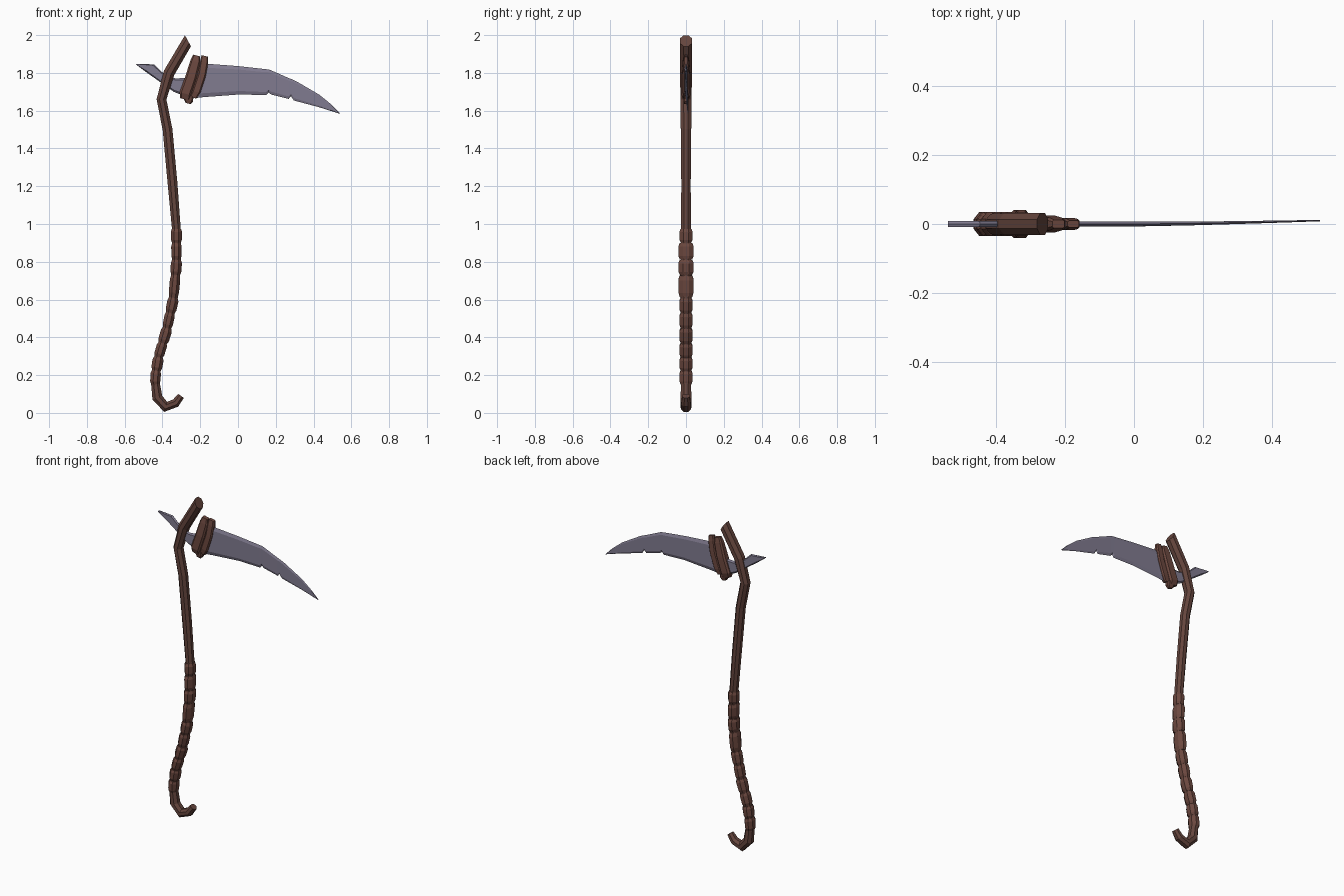
import bpy, bmesh
from math import cos, sin, pi
from mathutils import Vector

if "Cube" in bpy.data.objects:
    bpy.data.objects.remove(bpy.data.objects["Cube"])


def material(name, rgb):
    m = bpy.data.materials.new(name)
    m.diffuse_color = (*rgb, 1)
    m.use_nodes = True
    m.node_tree.nodes["Principled BSDF"].inputs["Base Color"].default_value = m.diffuse_color
    return m


wood = material("dark_wood", (0.13, 0.06, 0.047))
leather = material("leather", (0.15, 0.065, 0.05))
steel = material("steel", (0.22, 0.20, 0.28))


def loft(name, rings, mat):
    """Skin a list of equal-sized point rings and cap both ends."""
    bm = bmesh.new()
    vs = [[bm.verts.new(p) for p in ring] for ring in rings]
    n = len(vs[0])
    for a, b in zip(vs, vs[1:]):
        for i in range(n):
            bm.faces.new((a[i], a[(i + 1) % n], b[(i + 1) % n], b[i]))
    bm.faces.new(vs[0])
    bm.faces.new(vs[-1])
    bmesh.ops.recalc_face_normals(bm, faces=bm.faces)
    me = bpy.data.meshes.new(name)
    bm.to_mesh(me)
    bm.free()
    me.materials.append(mat)
    ob = bpy.data.objects.new(name, me)
    bpy.context.collection.objects.link(ob)
    return ob


def sweep(name, path, mat, sides=8, end_dir=None):
    """Sweep an ellipse along (x, z, in-plane radius, y radius) points."""
    pts = [Vector((p[0], 0, p[1])) for p in path]
    rings = []
    for i, (x, z, rn, ry) in enumerate(path):
        t = (pts[min(i + 1, len(pts) - 1)] - pts[max(i - 1, 0)]).normalized()
        if end_dir and i == len(path) - 1:
            t = Vector((end_dir[0], 0, end_dir[1])).normalized()
        nrm = Vector((t.z, 0, -t.x))
        angles = [2 * pi * (k + 0.5) / sides for k in range(sides)]
        rings.append([pts[i] + nrm * rn * cos(a) + Vector((0, ry * sin(a), 0))
                      for a in angles])
    return loft(name, rings, mat)


# Crooked shaft with a hooked foot and slanted top
shaft = [(-0.302, 0.09, .02, .022), (-0.33, 0.052, .025, .027), (-0.383, 0.032, .03, .03),
         (-0.427, 0.08, .03, .031), (-0.44, 0.18, .024, .028), (-0.42, 0.30, .024, .028),
         (-0.38, 0.43, .024, .028), (-0.343, 0.60, .025, .029), (-0.326, 0.78, .025, .03),
         (-0.326, 0.97, .025, .028), (-0.347, 1.22, .028, .027), (-0.373, 1.50, .028, .030),
         (-0.405, 1.66, .028, .032), (-0.365, 1.80, .032, .034), (-0.265, 1.97, .036, .035)]
sweep("shaft", shaft, wood, end_dir=(0.88, 0.48))


def shaft_x(z):
    for a, b in zip(shaft[3:], shaft[4:]):
        if a[1] <= z <= b[1]:
            return a[0] + (b[0] - a[0]) * (z - a[1]) / (b[1] - a[1])


# Grip wrappings: a stack of chamfered bands
levels = [0.15, 0.225, 0.295, 0.37, 0.45, 0.53, 0.61, 0.73, 0.81, 0.90, 0.975]
for i, (lo, hi) in enumerate(zip(levels, levels[1:])):
    ry = 0.043 if 0.6 < lo < 0.85 else 0.037
    rn = 0.031 if i % 2 else 0.029
    h = hi - lo
    band = []
    for f, s in ((0.02, .82), (0.22, 1), (0.78, 1.03), (0.98, .85)):
        z = lo + f * h
        band.append((shaft_x(z), z, rn * s, ry * s))
    sweep(f"grip_band_{i + 1}", band, leather)

# Blade: stations of top x, z and bottom x, z, including the rear spike and nicks
stations = [(-0.54, 1.848, -0.538, 1.843), (-0.445, 1.845, -0.485, 1.803),
            (-0.39, 1.793, -0.41, 1.75), (-0.33, 1.77, -0.34, 1.70),
            (-0.265, 1.775, -0.27, 1.672), (-0.22, 1.85, -0.215, 1.668),
            (-0.16, 1.848, -0.178, 1.672), (0.0, 1.836, 0.01, 1.686),
            (0.145, 1.82, 0.15, 1.682), (0.16, 1.818, 0.162, 1.697),
            (0.172, 1.815, 0.176, 1.685), (0.27, 1.772, 0.268, 1.662),
            (0.288, 1.765, 0.280, 1.677), (0.31, 1.755, 0.295, 1.654),
            (0.43, 1.685, 0.43, 1.618), (0.495, 1.632, 0.49, 1.599),
            (0.54, 1.586, 0.538, 1.584)]
rings = []
for tx, tz, bx, bz in stations:
    top, bot = Vector((tx, 0, tz)), Vector((bx, 0, bz))
    bend = Vector((0, 0.01 * max(0, tx / 0.54) ** 1.5, 0))
    half = Vector((0, 0.008 if tx < -0.2 else 0.007 - 0.005 * max(0, tx / 0.54), 0))
    u, l = top.lerp(bot, 0.12), top.lerp(bot, 0.88)
    rings.append([p + bend for p in (top, u + half, l + half, bot, l - half, u - half)])
loft("blade", rings, steel)


# Bindings lashed around the root of the blade
def binding(name, path):
    """Slanted strap with chamfered section; rows are x, z, half width, half depth."""
    rings = []
    for x, z, w, d in path:
        prof = [(-w, -.6 * d), (-.7 * w, -d), (.7 * w, -d), (w, -.6 * d),
                (w, .6 * d), (.7 * w, d), (-.7 * w, d), (-w, .6 * d)]
        rings.append([(x + a, b, z - 0.25 * a) for a, b in prof])
    loft(name, rings, leather)


binding("binding_inner", [(-0.219, 1.892, .018, .012), (-0.226, 1.86, .026, .018),
                          (-0.248, 1.78, .029, .024), (-0.279, 1.69, .030, .024),
                          (-0.281, 1.66, .026, .014)])
binding("binding_outer", [(-0.176, 1.89, .017, .010), (-0.179, 1.86, .021, .015),
                          (-0.191, 1.79, .021, .018), (-0.221, 1.70, .022, .018),
                          (-0.238, 1.668, .018, .012)])
binding("binding_knot", [(-0.262, 1.68, .026, .016), (-0.262, 1.655, .024, .014),
                         (-0.264, 1.638, .014, .009)])
